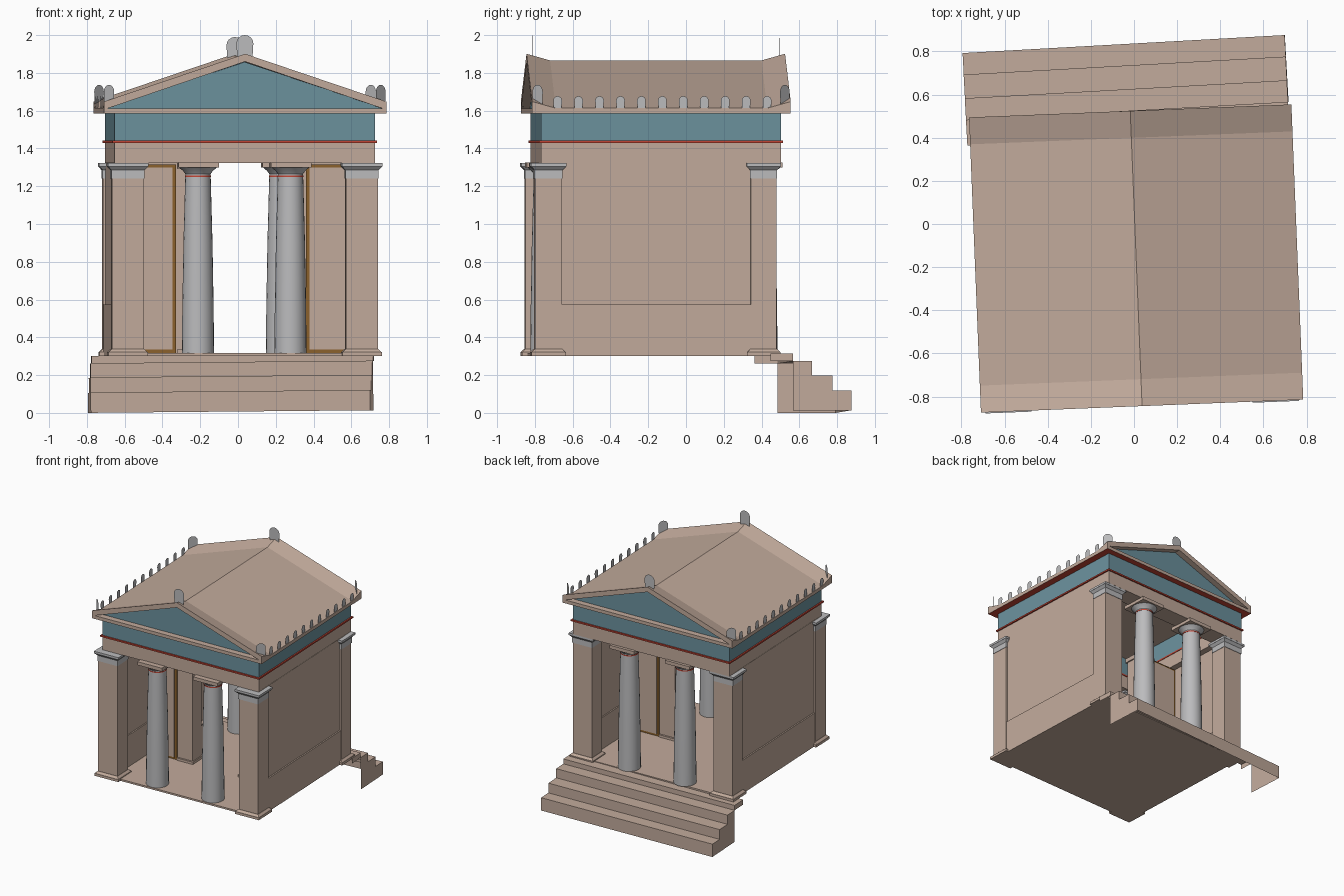
import bpy, bmesh, math
from mathutils import Matrix, Vector

cube = bpy.data.objects.get("Cube")
if cube:
    bpy.data.objects.remove(cube, do_unlink=True)


def material(name, rgb):
    m = bpy.data.materials.new(name)
    m.use_nodes = True
    m.diffuse_color = (*rgb, 1)
    m.node_tree.nodes["Principled BSDF"].inputs["Base Color"].default_value = (*rgb, 1)
    return m


STONE = material("warm stone", (0.54, 0.405, 0.33))
MARBLE = material("grey marble", (0.50, 0.50, 0.51))
BLUE = material("frieze blue", (0.15, 0.285, 0.34))
RED = material("red trim", (0.55, 0.06, 0.035))
GOLD = material("dark gold", (0.26, 0.12, 0.025))

# The whole building stands slightly turned
TEMPLE = Matrix.Translation((0.01, -0.16, 0)) @ Matrix.Rotation(math.radians(2.3), 4, "Z")


def finish(bm, name, *mats, matrix=TEMPLE, normals=True):
    if normals:
        bmesh.ops.recalc_face_normals(bm, faces=bm.faces[:])
    mesh = bpy.data.meshes.new(name)
    bm.to_mesh(mesh)
    bm.free()
    for m in mats:
        mesh.materials.append(m)
    obj = bpy.data.objects.new(name, mesh)
    bpy.context.collection.objects.link(obj)
    obj.matrix_world = matrix
    return obj


def add_box(bm, x, y, z, grow=0):
    """Box between ranges; grow widens its top on every side."""
    x, y = sorted(x), sorted(y)
    rings = []
    for h, g in ((z[0], 0), (z[1], grow)):
        rings.append([bm.verts.new(p) for p in (
            (x[0] - g, y[0] - g, h), (x[1] + g, y[0] - g, h),
            (x[1] + g, y[1] + g, h), (x[0] - g, y[1] + g, h))])
    low, top = rings
    bm.faces.new(low[::-1])
    bm.faces.new(top)
    for i in range(4):
        j = (i + 1) % 4
        bm.faces.new((low[i], low[j], top[j], top[i]))


def box(name, x, y, z, mat, grow=0):
    bm = bmesh.new()
    add_box(bm, x, y, z, grow)
    return finish(bm, name, mat)


def ring(name, hx, hy, wide, z, *mats):
    """Hollow rectangular course made of four beams."""
    bm = bmesh.new()
    for s in (-1, 1):
        add_box(bm, (-hx, hx), (s * hy, s * (hy - wide)), z)
        add_box(bm, (s * hx, s * (hx - wide)), (-hy + wide, hy - wide), z)
    return finish(bm, name, *mats)


def lathe(name, profile, x, y, mat, sides=24):
    bm = bmesh.new()
    rings = [[bm.verts.new((x + r * math.cos(math.tau * i / sides),
                            y + r * math.sin(math.tau * i / sides), z))
              for i in range(sides)] for r, z in profile]
    for a, b in zip(rings, rings[1:]):
        for i in range(sides):
            j = (i + 1) % sides
            bm.faces.new((a[i], a[j], b[j], b[i])).smooth = True
    bm.faces.new(rings[0][::-1])
    bm.faces.new(rings[-1])
    obj = finish(bm, name, mat)
    bpy.context.view_layer.objects.active = obj
    obj.select_set(True)
    bpy.ops.object.shade_smooth_by_angle(angle=math.radians(35))
    obj.select_set(False)


def leaf(name, width, height, place, angle):
    """Thin upright ornament with a rounded top."""
    bm = bmesh.new()
    r = width / 2
    pts = [(-r * 0.9, 0), (r * 0.9, 0)]
    pts += [(r * math.cos(math.pi * i / 8), height - r + r * math.sin(math.pi * i / 8)) for i in range(9)]
    bm.faces.new([bm.verts.new((x, 0, z)) for x, z in pts])
    turn = Matrix.Rotation(math.radians(angle), 4, "Z")
    finish(bm, name, MARBLE, matrix=TEMPLE @ Matrix.Translation(place) @ turn)


# Floor and side walls with a proud lower course
box("floor", (-0.70, 0.70), (-0.66, 0.61), (0.302, 0.316), STONE)
for sx, side in ((-1, "right"), (1, "left")):
    box(f"{side}_wall", (sx * 0.59, sx * 0.692), (-0.6, 0.55), (0.302, 1.325), STONE)
    box(f"{side}_wall_base_course", (sx * 0.58, sx * 0.703), (-0.6, 0.55), (0.302, 0.575), STONE)

    # Corner piers with base and capital
    for end, y0, y1 in (("front", -0.668, -0.525), ("back", 0.475, 0.612)):
        def course(part, z, out, mat, grow=0):
            xs = sorted((sx * 0.535, sx * 0.705))
            box(f"{side}_{end}_pier_{part}", (xs[0] - out, xs[1] + out),
                (y0 - out, y1 + out), z, mat, grow)
        course("shaft", (0.302, 1.3), 0, STONE)
        course("base", (0.302, 0.322), 0.02, STONE)
        course("base_slope", (0.322, 0.338), 0.018, STONE, -0.016)
        course("neck", (1.24, 1.285), 0.003, MARBLE)
        course("flare", (1.285, 1.305), 0.003, MARBLE, 0.018)
        course("cap", (1.305, 1.322), 0.022, MARBLE)

        # Column behind the same end
        cx, cy = sx * 0.245, (-0.57 if end == "front" else 0.55)
        lathe(f"{side}_{end}_column", [(0.085, 0.314), (0.083, 0.55), (0.077, 0.9), (0.067, 1.265),
                                       (0.078, 1.28), (0.098, 1.298)], cx, cy, MARBLE)
        lathe(f"{side}_{end}_column_ring", [(0.0695, 1.25), (0.0695, 1.258)], cx, cy, RED)
        box(f"{side}_{end}_column_abacus", (cx - 0.108, cx + 0.108),
            (cy - 0.108, cy + 0.108), (1.298, 1.326), STONE)

    # Inner cross wall with gold framed panels
    box(f"{side}_cross_wall", (sx * 0.21, sx * 0.6), (-0.14, -0.02), (0.31, 1.325), STONE)
    box(f"{side}_cross_wall_base", (sx * 0.2, sx * 0.34), (-0.155, -0.005), (0.31, 0.335), STONE)
    box(f"{side}_cross_wall_cap", (sx * 0.2, sx * 0.34), (-0.155, -0.005), (1.29, 1.325), STONE)
    for face, y, out in (("front", -0.14, -1), ("back", -0.02, 1)):
        box(f"{side}_{face}_panel_frame", (sx * 0.345, sx * 0.585), (y, y + out * 0.009), (0.317, 1.315), GOLD)
        box(f"{side}_{face}_panel", (sx * 0.363, sx * 0.572), (y, y + out * 0.016), (0.335, 1.3), STONE)

# Entablature courses
ring("architrave", 0.69, 0.635, 0.15, (1.322, 1.436), STONE)
ring("red_band", 0.701, 0.646, 0.165, (1.43, 1.442), RED)
ring("frieze", 0.69, 0.635, 0.15, (1.437, 1.59), BLUE)
cornice = ring("cornice", 0.748, 0.685, 0.2, (1.585, 1.612), STONE, RED)
for p in cornice.data.polygons:
    p.material_index = int(p.normal.z < -0.5)
box("ceiling", (-0.56, 0.56), (-0.5, 0.5), (1.588, 1.608), STONE)

# Gable infill
bm = bmesh.new()
ends = [[bm.verts.new((x, y, z)) for x, z in ((-0.735, 1.611), (0.735, 1.611), (0, 1.858))]
        for y in (-0.637, 0.637)]
bm.faces.new(ends[0])
bm.faces.new(ends[1])
for i in range(3):
    j = (i + 1) % 3
    bm.faces.new((ends[0][i], ends[0][j], ends[1][j], ends[1][i]))
finish(bm, "gable_infill", BLUE)

# Roof rising at both gable ends
bm = bmesh.new()
sections = []
for y, lift in ((-0.685, 0.035), (-0.56, 0), (0.56, 0), (0.685, 0.035)):
    outline = ((-0.748, 1.605), (0, 1.86), (0.748, 1.605),
               (0.748, 1.613 + lift), (0, 1.866 + lift), (-0.748, 1.613 + lift))
    sections.append([bm.verts.new((x, y, z)) for x, z in outline])
for a, b in zip(sections, sections[1:]):
    for i in range(6):
        j = (i + 1) % 6
        bm.faces.new((a[i], a[j], b[j], b[i]))
for s in (sections[0], sections[-1]):
    bm.faces.new((s[0], s[1], s[4], s[5]))
    bm.faces.new((s[1], s[2], s[3], s[4]))
finish(bm, "roof", STONE)

# Roof ornaments: eaves, corners and ridge ends
for sx, side in ((-1, "right"), (1, "left")):
    for i in range(11):
        leaf(f"{side}_eave_ornament", 0.046, 0.067, (sx * 0.744, -0.55 + 0.111 * i, 1.61), 90)
    for sy, end in ((-1, "front"), (1, "back")):
        leaf(f"{side}_{end}_corner_ornament", 0.075, 0.117, (sx * 0.72, sy * 0.655, 1.62), -45 * sx * sy)
leaf("front_ridge_ornament", 0.09, 0.12, (0, -0.655, 1.88), 0)
leaf("back_ridge_ornament", 0.09, 0.11, (0, 0.655, 1.88), 0)

# Stairs at the back: an open shell with stepped ends
steps = [(-0.12, 0.30), (0, 0.30), (0, 0.26), (0.1, 0.26), (0.1, 0.185),
         (0.21, 0.185), (0.21, 0.105), (0.31, 0.105), (0.31, 0.0)]
bm = bmesh.new()
rows = [[bm.verts.new((x, y, z)) for y, z in steps] for x in (-0.748, 0.748)]
for i in range(len(steps) - 1):
    bm.faces.new((rows[0][i], rows[1][i], rows[1][i + 1], rows[0][i + 1]))
for row in rows:
    x = row[0].co.x
    bm.faces.new(row[2:] + [bm.verts.new((x, 0, 0))])
    bm.faces.new(row[:3] + [bm.verts.new((x, -0.12, 0.26))])
stairs = Matrix.Translation((-0.03, 0.525, 0.007)) @ Matrix.Rotation(math.radians(3.2), 4, "Z")
finish(bm, "stairs", STONE, matrix=stairs @ Matrix.Rotation(-0.009, 4, "Y"))
